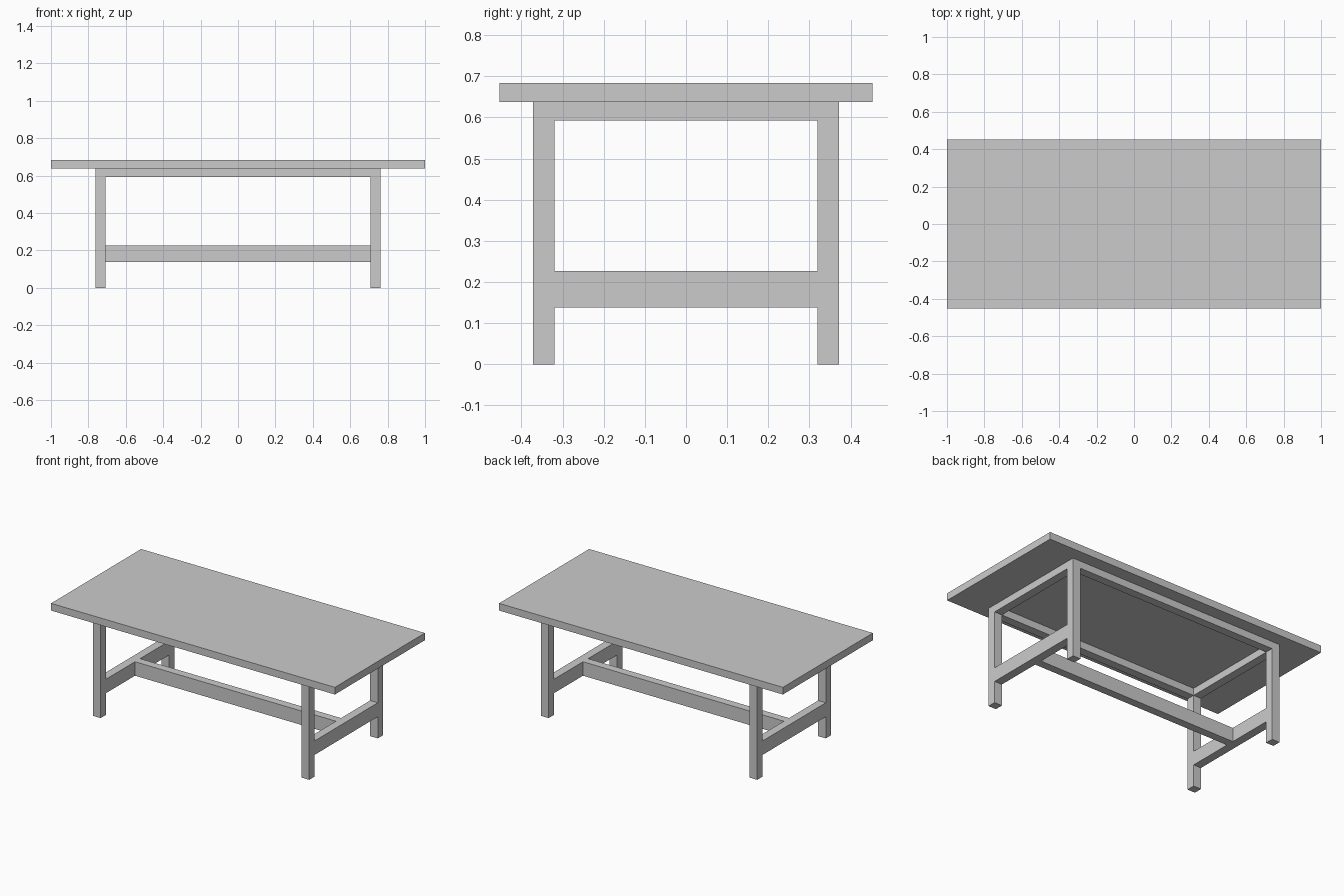
import bpy

if "Cube" in bpy.data.objects:
    bpy.data.objects.remove(bpy.data.objects["Cube"])


def box(name, x, y, z):
    """Axis-aligned box from (min, max) ranges."""
    lo, hi = zip(x, y, z)
    bpy.ops.mesh.primitive_cube_add(size=1, location=[(a + b) / 2 for a, b in zip(lo, hi)])
    ob = bpy.context.object
    ob.name = name
    ob.scale = [b - a for a, b in zip(lo, hi)]
    bpy.ops.object.transform_apply(location=False, rotation=False, scale=True)
    return ob


def span(side, inner, outer):
    return tuple(sorted((side * inner, side * outer)))


XI, XO = 0.708, 0.762      # leg inner / outer in x
YI, YO = 0.319, 0.372      # leg inner / outer in y
TOP_Z, H = 0.638, 0.684    # underside and upper face of the top
APRON_Z = (0.592, TOP_Z)
RAIL_Z = (0.138, 0.227)

# Table top
box("table_top", (-1, 1), (-0.453, 0.453), (TOP_Z, H))

# Legs
for sx, xn in ((-1, "left"), (1, "right")):
    for sy, yn in ((-1, "front"), (1, "back")):
        box(f"{yn}_{xn}_leg", span(sx, XI, XO), span(sy, YI, YO), (0, TOP_Z))

# End aprons and end stretchers, flush with the legs
for sx, xn in ((-1, "left"), (1, "right")):
    box(f"{xn}_apron", span(sx, XI, XO), (-YI, YI), APRON_Z)
    box(f"{xn}_stretcher", span(sx, XI, XO), (-YI, YI), RAIL_Z)

# Long aprons
for sy, yn in ((-1, "front"), (1, "back")):
    box(f"{yn}_apron", (-XI, XI), span(sy, YI, YO), APRON_Z)

# Central long stretcher
box("centre_stretcher", (-XI, XI), (-0.026, 0.026), RAIL_Z)
